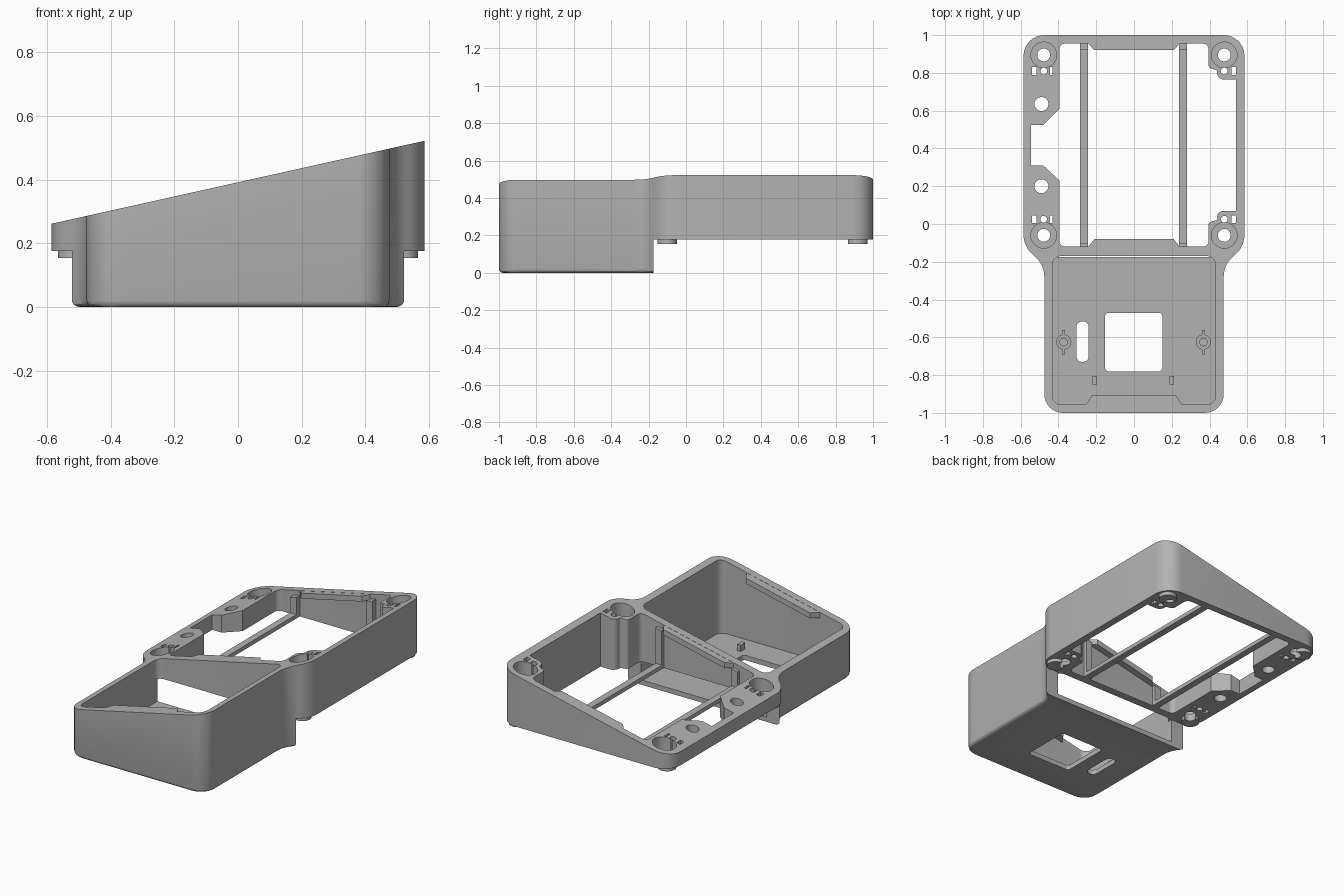
import bpy, bmesh, math
from mathutils import Vector

if "Cube" in bpy.data.objects:
    bpy.data.objects.remove(bpy.data.objects["Cube"])

grey = bpy.data.materials.new("plain grey")
grey.use_nodes = True
COLOUR = (0.45, 0.45, 0.45, 1)
grey.diffuse_color = COLOUR
grey.node_tree.nodes["Principled BSDF"].inputs["Base Color"].default_value = COLOUR

BASE = 0.177   # underside of the rear frame
FLOOR = 0.03   # inner floor of the front box


def slope(x):
    """Height of the slanted rim."""
    return 0.392 + 0.2222 * x


def rounded(corners, radius=0.0, steps=8):
    """Polygon whose corners (x, y[, r]) are replaced by arcs."""
    out, n = [], len(corners)
    for i, c in enumerate(corners):
        p = Vector(c[:2])
        r = c[2] if len(c) > 2 else radius
        a = (Vector(corners[i - 1][:2]) - p).normalized()
        b = (Vector(corners[(i + 1) % n][:2]) - p).normalized()
        half = a.angle(b) / 2
        if r <= 0 or half > 1.55:
            out.append(p)
            continue
        centre = p + (a + b).normalized() * (r / math.sin(half))
        tangent = r / math.tan(half)
        start, end = p + a * tangent - centre, p + b * tangent - centre
        sweep = start.angle_signed(end)
        t0 = math.atan2(start.y, start.x)
        for k in range(steps + 1):
            t = t0 - sweep * k / steps
            out.append(centre + Vector((math.cos(t), math.sin(t))) * r)
    return out


def rect(x0, x1, y0, y1, r=0.0):
    return rounded([(x0, y0), (x1, y0), (x1, y1), (x0, y1)], r)


def circle(x, y, r, n=32):
    return [Vector((x + r * math.cos(2 * math.pi * k / n),
                    y + r * math.sin(2 * math.pi * k / n))) for k in range(n)]


def prism(name, pts, low, high, bevel=0.0):
    """Extrude a plan outline; low and high are heights or functions of x."""
    level = lambda h, x: h(x) if callable(h) else h
    bm = bmesh.new()
    bottom = [bm.verts.new((p.x, p.y, level(low, p.x))) for p in pts]
    top = [bm.verts.new((p.x, p.y, level(high, p.x))) for p in pts]
    base = bm.faces.new(bottom)
    bm.faces.new(top)
    for i in range(len(pts)):
        j = (i + 1) % len(pts)
        bm.faces.new((bottom[i], bottom[j], top[j], top[i]))
    bmesh.ops.recalc_face_normals(bm, faces=bm.faces)
    if bevel:
        bmesh.ops.bevel(bm, geom=list(base.edges), offset=bevel, segments=3,
                        profile=0.5, affect='EDGES')
    mesh = bpy.data.meshes.new(name)
    bm.to_mesh(mesh)
    bm.free()
    mesh.materials.append(grey)
    ob = bpy.data.objects.new(name, mesh)
    bpy.context.collection.objects.link(ob)
    return ob


def select(ob):
    bpy.ops.object.select_all(action='DESELECT')
    ob.select_set(True)
    bpy.context.view_layer.objects.active = ob


def cut(ob, pts, low, high):
    """Subtract an extruded outline and discard the cutter."""
    tool = prism("cutter", pts, low, high)
    tool.hide_render = True
    mod = ob.modifiers.new("cut", 'BOOLEAN')
    mod.operation, mod.solver, mod.object = 'DIFFERENCE', 'EXACT', tool
    select(ob)
    bpy.ops.object.modifier_apply(modifier=mod.name)
    bpy.data.objects.remove(tool)


# Outer shell: narrow front box flaring into the wide rear frame
half = [(0.475, -1, 0.1), (0.475, -0.215, 0.14), (0.585, -0.12, 0.14), (0.585, 1, 0.11)]
outline = half + [(-x, y, r) for x, y, r in reversed(half)]
shell = prism("enclosure_shell", rounded(outline), 0, slope, bevel=0.02)
cut(shell, rect(-1, 1, -0.175, 1.2), -0.5, BASE)

# Front box cavity, open back below the partition
cut(shell, rect(-0.432, 0.432, -0.955, -0.17, 0.045), FLOOR, 1)
cut(shell, rect(-0.432, 0.432, -0.25, -0.1), FLOOR, BASE)

# Rear frame opening with corner columns and the notched low side
opening = [(0.395, -0.12), (0.395, 0.01, 0.02), (0.44, 0.02, 0.01), (0.44, 0.07, 0.035),
           (0.54, 0.07, 0), (0.54, 0.765, 0), (0.44, 0.765, 0.035), (0.44, 0.815, 0.01),
           (0.395, 0.825, 0.02), (0.395, 0.955),
           (-0.395, 0.955), (-0.395, 0.61, 0), (-0.48, 0.525, 0), (-0.545, 0.525, 0),
           (-0.545, 0.31, 0), (-0.48, 0.31, 0), (-0.395, 0.23, 0), (-0.395, -0.12)]
cut(shell, rounded(opening, 0.03), -0.5, 1)

# Floor window and slot
cut(shell, rect(-0.153, 0.15, -0.78, -0.47, 0.02), -0.5, 0.1)
cut(shell, rect(-0.305, -0.24, -0.73, -0.515, 0.03), -0.5, 0.1)

# Low side mounting holes
for y in (0.2, 0.635):
    cut(shell, circle(-0.49, y, 0.037), -0.5, 1)

# Corner screw wells, pin holes, slots and feet
for side, sx in (("left", 1), ("right", -1)):
    for end, y, pin, foot_y in (("front", -0.06, 0.025, -0.1), ("rear", 0.895, 0.81, 0.918)):
        x = 0.478 * sx
        cut(shell, circle(x, y, 0.068), BASE + 0.025, 1)
        cut(shell, circle(x, y, 0.034), -0.5, 1)
        cut(shell, circle(x, pin, 0.018, 16), -0.5, 1)
        for offset in (-0.04, 0.05):
            slot_x = x + offset * sx
            w = 0.006 if offset < 0 else 0.012
            if offset > 0 or sx < 0:
                cut(shell, rect(slot_x - w, slot_x + w, pin - 0.02, pin + 0.02), -0.5, 1)
        foot = prism(f"{end}_{side}_foot", circle(0.513 * sx, foot_y, 0.052),
                     BASE - 0.022, BASE + 0.01)
        cut(foot, circle(x, y, 0.034), -0.5, 1)

# Support rails with upright ribs at both ends
for side, x0, x1 in (("left", 0.237, 0.28), ("right", -0.285, -0.243)):
    prism(f"{side}_rail", rect(x0, x1, -0.13, 0.96), BASE, BASE + 0.025)
    for end, y0, y1 in (("front", -0.13, -0.1), ("rear", 0.92, 0.96)):
        prism(f"{side}_{end}_rail_rib", rect(x0, x1, y0, y1), BASE + 0.01,
              lambda x: slope(x) - 0.03)

# Thin chamfered lips along the rims
for name, wall, tip, w in (("box_front_lip", -0.965, -0.905, 0.26),
                           ("partition_lip", -0.13, -0.08, 0.25),
                           ("frame_rear_lip", 0.965, 0.92, 0.25)):
    pts = [(-w, wall), (w, wall), (w - 0.04, tip), (-w + 0.04, tip)]
    prism(name, rounded(pts), lambda x: slope(x) - 0.035, lambda x: slope(x) - 0.001)

# Floor standoffs with side ribs
for side, x in (("left", 0.367), ("right", -0.372)):
    boss = prism(f"{side}_standoff", circle(x, -0.625, 0.04), FLOOR - 0.01, FLOOR + 0.03)
    cut(boss, circle(x, -0.625, 0.02), FLOOR + 0.002, 1)
    for s in (-1, 1):
        y0, y1 = sorted((-0.625 + s * 0.035, -0.625 + s * 0.065))
        prism(f"{side}_standoff_rib", rect(x - 0.008, x + 0.008, y0, y1),
              FLOOR - 0.01, FLOOR + 0.025)

# Small locating pegs on the floor
for side, x in (("left", 0.2), ("right", -0.207)):
    prism(f"{side}_floor_peg", rect(x - 0.012, x + 0.012, -0.85, -0.805),
          FLOOR - 0.01, FLOOR + 0.04)

# Smooth the curved walls, keep edges sharp
for ob in list(bpy.context.scene.objects):
    if ob.type == 'MESH':
        select(ob)
        bpy.ops.object.shade_smooth_by_angle(angle=math.radians(30))
